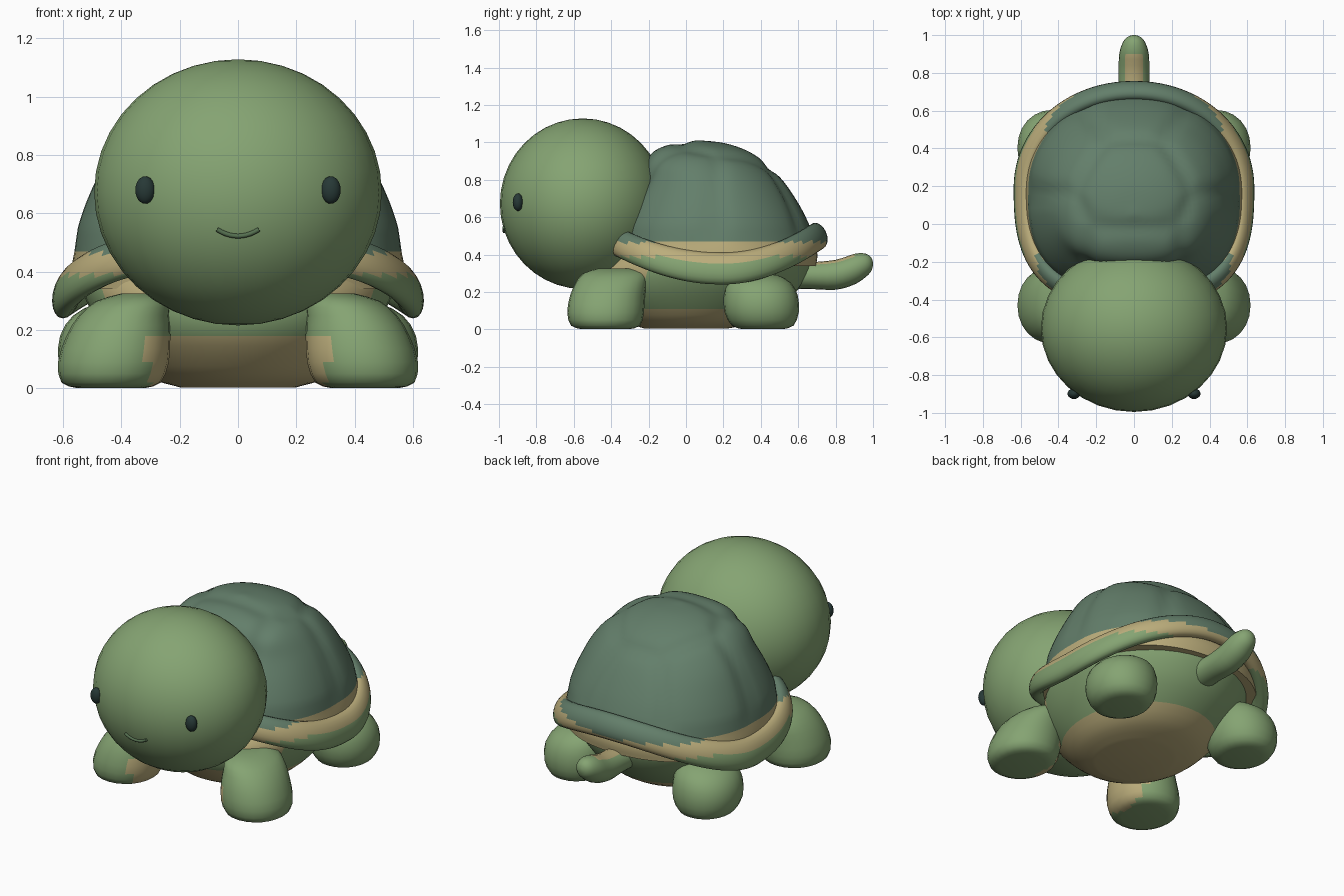
import bpy, bmesh, math
from mathutils import Vector

if "Cube" in bpy.data.objects:
    bpy.data.objects.remove(bpy.data.objects["Cube"])


def material(name, rgb):
    m = bpy.data.materials.new(name)
    m.diffuse_color = (*rgb, 1)
    m.use_nodes = True
    m.node_tree.nodes["Principled BSDF"].inputs["Base Color"].default_value = m.diffuse_color
    return m


skin = material("skin_green", (0.235, 0.37, 0.17))
shell_mat = material("shell_green", (0.125, 0.21, 0.145))
tan = material("tan", (0.5, 0.42, 0.2))
mouth_mat = material("mouth_green", (0.09, 0.16, 0.08))
dark = material("dark", (0.02, 0.04, 0.037))
TAU = 2 * math.pi


def catmull(pts, k):
    """Smoothly refine a list of tuples with k steps per span."""
    out = []
    for i in range(len(pts) - 1):
        a, b = pts[max(i - 1, 0)], pts[i]
        c, d = pts[i + 1], pts[min(i + 2, len(pts) - 1)]
        for j in range(k):
            t = j / k
            out.append(tuple(0.5 * (2 * q + (r - p) * t + (2 * p - 5 * q + 4 * r - s) * t * t
                                    + (3 * q - p - 3 * r + s) * t ** 3)
                             for p, q, r, s in zip(a, b, c, d)))
    return out + [pts[-1]]


def spow(v, p):
    return math.copysign(abs(v) ** (2 / p), v)


def build(name, rings, mats, pick=None, caps=True, loop=False, angle=60):
    """Skin a list of point rings; pick(center, normal) gives the material index."""
    bm = bmesh.new()
    vr = [[bm.verts.new(p) for p in ring] for ring in rings]
    n = len(vr[0])
    pairs = list(zip(vr, vr[1:])) + ([(vr[-1], vr[0])] if loop else [])
    for a, b in pairs:
        for i in range(n):
            bm.faces.new((a[i], a[(i + 1) % n], b[(i + 1) % n], b[i]))
    if caps:
        bm.faces.new(vr[0])
        bm.faces.new(vr[-1])
    bmesh.ops.recalc_face_normals(bm, faces=bm.faces[:])
    bm.normal_update()
    for f in bm.faces:
        f.smooth = True
        f.material_index = pick(f.calc_center_median(), f.normal) if pick else 0
    me = bpy.data.meshes.new(name)
    bm.to_mesh(me)
    bm.free()
    for m in mats:
        me.materials.append(m)
    me.set_sharp_from_angle(angle=math.radians(angle))
    ob = bpy.data.objects.new(name, me)
    bpy.context.collection.objects.link(ob)
    return ob


def ovals(profile, n=32, p=2, k=3, p_front=None):
    """Stack superellipse rings from (z, cx, cy, rx, ry) rows; p_front squares the -y half."""
    def point(t, z, cx, cy, rx, ry):
        q = p_front if p_front and math.sin(t) < 0 else p
        return Vector((cx + rx * spow(math.cos(t), q), cy + ry * spow(math.sin(t), q), z))
    return [[point(TAU * i / n, *row) for i in range(n)] for row in catmull(profile, k)]


def ellipsoid(name, loc, radii, mat, seg=32, rings=20):
    bpy.ops.mesh.primitive_uv_sphere_add(segments=seg, ring_count=rings, radius=1, location=loc)
    ob = bpy.context.object
    ob.name = name
    ob.scale = radii
    ob.data.materials.append(mat)
    bpy.ops.object.shade_smooth()
    return ob


# Head, eyes and smile
HC, HR = Vector((0, -0.552, 0.672)), Vector((0.493, 0.443, 0.456))


def head_y(x, z):
    return HC.y - HR.y * math.sqrt(1 - (x / HR.x) ** 2 - ((z - HC.z) / HR.z) ** 2)


ellipsoid("head", HC, HR, skin)
for s in (-1, 1):
    ellipsoid("eye", (0.318 * s, head_y(0.318, 0.68) - 0.008, 0.68), (0.034, 0.028, 0.047), dark, 20, 12)

cu = bpy.data.curves.new("mouth", 'CURVE')
cu.dimensions = '3D'
cu.bevel_depth = 0.008
cu.use_fill_caps = True
sp = cu.splines.new('POLY')
sp.points.add(10)
for i, pt in enumerate(sp.points):
    x = -0.072 + 0.0144 * i
    z = 0.522 + 4.4 * x * x
    pt.co = (x, head_y(x, z) - 0.002, z, 1)
cu.materials.append(mouth_mat)
bpy.context.collection.objects.link(bpy.data.objects.new("mouth", cu))

# Shell dome with shallow grooves between the plates
dome = ovals([(0.34, 0, 0.165, 0.575, 0.53), (0.42, 0, 0.165, 0.57, 0.535), (0.55, 0, 0.155, 0.54, 0.495),
              (0.66, 0, 0.15, 0.5, 0.445), (0.78, 0, 0.14, 0.44, 0.375),
              (0.88, 0, 0.105, 0.365, 0.315), (0.945, 0, 0.08, 0.265, 0.24),
              (0.985, 0, 0.07, 0.14, 0.13), (0.999, 0, 0.06, 0.01, 0.01)], n=80, p=2.1, k=5, p_front=2.6)
C = Vector((0, 0.16, 0.42))
seeds = [(0, 0.2, 0.98), (0, -0.2, 0.86), (0, 0.6, 0.66)]
seeds += [(s * x, y, z) for s in (-1, 1) for x, y, z in ((0.43, -0.06, 0.73), (0.4, 0.38, 0.72))]
seeds = [(Vector(q) - C).normalized() for q in seeds]
for ring in dome:
    for v in ring:
        d = v - C
        if d.z < 0.03:
            continue
        d.normalize()
        near = sorted((d - q).length for q in seeds)
        gap = (near[1] - near[0]) / 0.15
        v += d * min(1, (v.z - 0.45) / 0.1) * (0.012 - 0.015 * math.exp(-gap * gap))
build("shell_dome", dome, [shell_mat, tan], lambda c, n: 0 if c.z > 0.465 else 1)

# Shell rim: saddle-shaped band, low at the sides and raised front and back
rim = []
for i in range(120):
    t = TAU * i / 120
    back = math.sin(t) > 0
    p = 2.05 if back else 2.8
    v = spow(math.sin(t), p)
    mid = Vector((0.585 * spow(math.cos(t), p), 0.19 + (0.515 if back else 0.585) * v,
                  0.325 + (0.175 if back else 0.16) * v * v))
    out = Vector((math.cos(t), math.sin(t), 0))
    h = 0.085 - 0.015 * v * v
    rim.append([mid + out * (0.05 * math.cos(a) - 0.015 * math.sin(a)) + Vector((0, 0, h * math.sin(a)))
                for a in (TAU * j / 20 for j in range(20))])


def rim_pick(c, n):
    if c.z > 0.465:
        return 0
    return 1 if c.z > 0.39 or n.z > 0.3 else 2


build("shell_rim", rim, [shell_mat, tan, skin], rim_pick, caps=False, loop=True)


# Body bowl with tan belly and collar
def body_pick(c, n):
    chest = c.y < -0.2 and (c.z > 0.26 or (c.z < 0.165 and abs(c.x) < 0.3))
    return 1 if chest or (n.z < -0.62 and c.z < 0.11) else 0


build("body", ovals([(0.004, 0, 0.0, 0.2, 0.22), (0.05, 0, 0.03, 0.33, 0.37),
                     (0.18, 0, 0.05, 0.45, 0.52), (0.3, 0, 0.08, 0.52, 0.57),
                     (0.4, 0, 0.13, 0.55, 0.535), (0.47, 0, 0.16, 0.54, 0.48)], n=48, p=2.05, k=4),
      [skin, tan], body_pick)

# Stubby legs with rounded soles, mirrored left and right
front = [(0.002, 0.435, -0.43, 0.12, 0.13), (0.02, 0.435, -0.43, 0.17, 0.185), (0.09, 0.427, -0.43, 0.19, 0.205),
         (0.18, 0.41, -0.42, 0.178, 0.2), (0.25, 0.39, -0.4, 0.155, 0.19),
         (0.3, 0.36, -0.38, 0.125, 0.17), (0.325, 0.34, -0.37, 0.06, 0.1)]
rear = [(0.002, 0.43, 0.41, 0.1, 0.11), (0.02, 0.43, 0.41, 0.15, 0.165), (0.09, 0.43, 0.405, 0.185, 0.198),
        (0.18, 0.425, 0.4, 0.185, 0.198), (0.25, 0.41, 0.39, 0.155, 0.17),
        (0.29, 0.39, 0.38, 0.1, 0.11), (0.3, 0.39, 0.38, 0.04, 0.04)]
for name, prof in (("front_leg", front), ("rear_leg", rear)):
    for s in (-1, 1):
        build(name, ovals([(z, cx * s, cy, rx, ry) for z, cx, cy, rx, ry in prof], n=24, p=2.1, k=2),
              [skin, tan], lambda c, n: 1 if abs(c.x) < 0.31 and c.z < 0.165 and c.y < 0 else 0)

# Tail: stacked along z, then turned to point backwards
tail = ovals([(0.45, 0, 0.29, 0.1, 0.08), (0.65, 0, 0.288, 0.082, 0.072), (0.8, 0, 0.292, 0.082, 0.08),
              (0.9, 0, 0.322, 0.078, 0.082), (0.96, 0, 0.342, 0.06, 0.063),
              (0.99, 0, 0.348, 0.035, 0.037), (1.0, 0, 0.35, 0.008, 0.008)], n=20, k=3)
tail = [[Vector((v.x, v.z, v.y)) for v in ring] for ring in tail]
build("tail", tail, [skin, tan], lambda c, n: 1 if n.z > 0.75 and c.y < 0.9 else 0)
